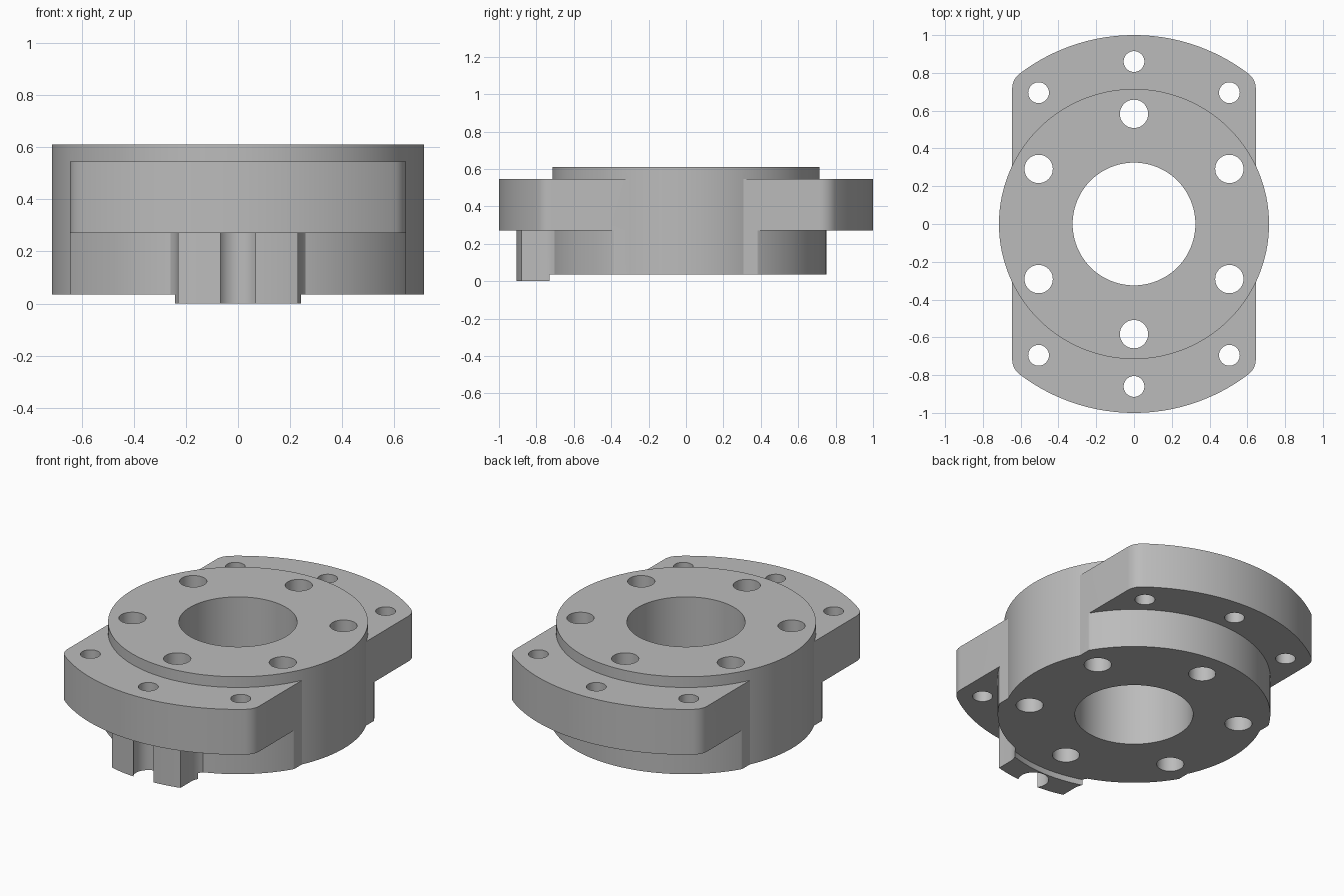
import bpy
import bmesh
from math import sin, cos, atan2, sqrt, pi, radians

if "Cube" in bpy.data.objects:
    bpy.data.objects.remove(bpy.data.objects["Cube"])

steel = bpy.data.materials.new("grey steel")
steel.use_nodes = True
GREY = (0.5, 0.5, 0.5, 1)
steel.diffuse_color = GREY
steel.node_tree.nodes["Principled BSDF"].inputs["Base Color"].default_value = GREY


def arc(cx, cy, r, a0, a1, n):
    return [(cx + r * cos(a0 + (a1 - a0) * i / n),
             cy + r * sin(a0 + (a1 - a0) * i / n)) for i in range(n + 1)]


def prism(name, outline, z0, z1):
    """Extrude a closed counter-clockwise outline from z0 to z1."""
    bm = bmesh.new()
    base = bm.faces.new([bm.verts.new((x, y, z0)) for x, y in outline])
    top = bmesh.ops.extrude_face_region(bm, geom=[base], use_keep_orig=True)
    for v in top["geom"]:
        if isinstance(v, bmesh.types.BMVert):
            v.co.z = z1
    bmesh.ops.recalc_face_normals(bm, faces=bm.faces)
    mesh = bpy.data.meshes.new(name)
    bm.to_mesh(mesh)
    bm.free()
    mesh.materials.append(steel)
    obj = bpy.data.objects.new(name, mesh)
    bpy.context.collection.objects.link(obj)
    return obj


def cylinder(name, x, y, r, z0, z1, n=48):
    return prism(name, arc(x, y, r, 0, 2 * pi, n)[:-1], z0, z1)


def combine(target, tool, operation):
    """Apply a boolean and discard the tool."""
    mod = target.modifiers.new("combine", "BOOLEAN")
    mod.operation = operation
    mod.solver = "EXACT"
    mod.object = tool
    bpy.context.view_layer.update()
    graph = bpy.context.evaluated_depsgraph_get()
    mesh = bpy.data.meshes.new_from_object(target.evaluated_get(graph))
    target.modifiers.clear()
    target.data = mesh
    bpy.data.objects.remove(tool)


def trimmed_disc(r, half_width, fillet):
    """Disc cut to a width, with rounded corners."""
    cx = half_width - fillet
    cy = sqrt((r - fillet) ** 2 - cx ** 2)
    a = atan2(cy, cx)
    quarter = arc(cx, cy, fillet, 0, a, 8) + arc(0, 0, r, a, pi / 2, 28)[1:]
    half = quarter + [(-x, y) for x, y in reversed(quarter[:-1])]
    return half + [(-x, -y) for x, y in half]


# Round hub, wide mounting flange and lower boss
body = cylinder("flanged_hub", 0, 0, 0.715, 0.035, 0.61, 128)
combine(body, prism("flange", trimmed_disc(1.0, 0.645, 0.1), 0.27, 0.545), "UNION")
combine(body, prism("lower_boss", trimmed_disc(0.75, 0.645, 0.02), 0.035, 0.3), "UNION")

# Front lug with curved roots, an underside step and a screw notch
W, R = 0.23, 0.91
half_angle = atan2(W, sqrt(R * R - W * W))
front = arc(0, 0, R, -pi / 2, -pi / 2 + half_angle, 8)
root = arc(W + 0.13, -0.785, 0.13, pi, pi / 2, 14)
side = front + root + [(W + 0.13, -0.6)]
outline = side + [(-x, y) for x, y in reversed(side[1:])]
lug = prism("front_lug", outline, 0, 0.3)
combine(lug, cylinder("step", 0, 0, 0.77, -0.1, 0.035, 128), "DIFFERENCE")
combine(lug, cylinder("notch", 0, -0.86, 0.083, -0.1, 0.285), "DIFFERENCE")
combine(body, lug, "UNION")

# Central bore, bolt circle and flange screw holes
combine(body, cylinder("bore", 0, 0, 0.325, -0.1, 0.8, 96), "DIFFERENCE")
for i in range(6):
    a = radians(30 + 60 * i)
    combine(body, cylinder("bolt_hole", 0.583 * cos(a), 0.583 * sin(a), 0.075, -0.1, 0.8), "DIFFERENCE")
for x, y in ((0.505, 0.695), (0, 0.86), (-0.505, 0.695)):
    for s in (1, -1):
        combine(body, cylinder("screw_hole", x, s * y, 0.055, -0.1, 0.8), "DIFFERENCE")

bpy.ops.object.select_all(action="DESELECT")
body.select_set(True)
bpy.context.view_layer.objects.active = body
bpy.ops.object.shade_smooth_by_angle(angle=radians(25))
